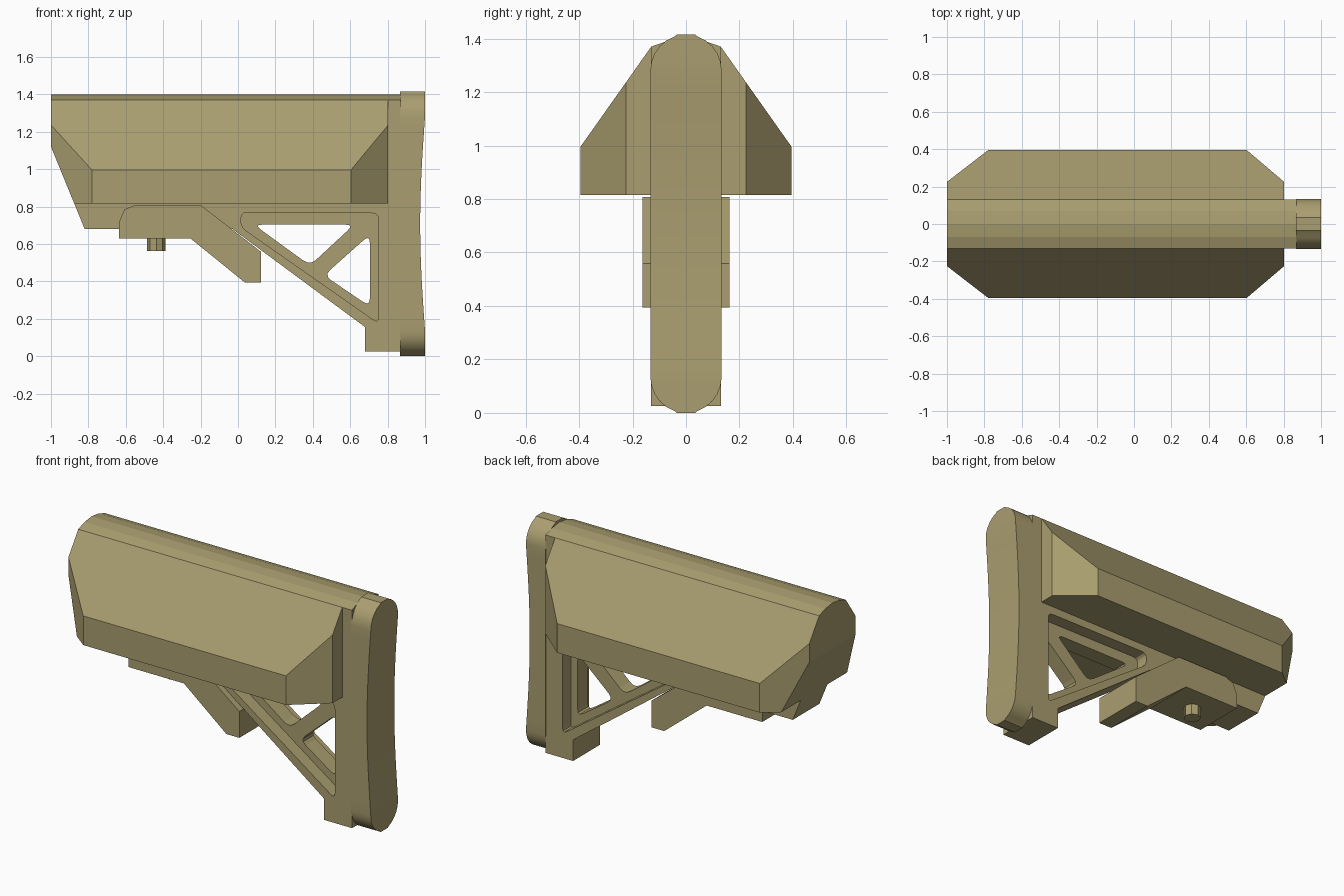
import bpy, bmesh, math
from mathutils import Vector

if "Cube" in bpy.data.objects:
    bpy.data.objects.remove(bpy.data.objects["Cube"])

tan = bpy.data.materials.new("tan_polymer")
tan.diffuse_color = (0.40, 0.34, 0.16, 1)
tan.use_nodes = True
tan.node_tree.nodes["Principled BSDF"].inputs["Base Color"].default_value = tan.diffuse_color


def finish(bm, name):
    bmesh.ops.recalc_face_normals(bm, faces=bm.faces)
    me = bpy.data.meshes.new(name)
    bm.to_mesh(me)
    bm.free()
    me.materials.append(tan)
    ob = bpy.data.objects.new(name, me)
    bpy.context.collection.objects.link(ob)
    return ob


def activate(ob):
    bpy.ops.object.select_all(action='DESELECT')
    ob.select_set(True)
    bpy.context.view_layer.objects.active = ob


def loft(rings):
    """Closed bmesh through a list of equally sized rings."""
    bm = bmesh.new()
    rows = [[bm.verts.new(p) for p in r] for r in rings]
    n = len(rows[0])
    for a, b in zip(rows, rows[1:]):
        for i in range(n):
            j = (i + 1) % n
            bm.faces.new((a[i], a[j], b[j], b[i]))
    bm.faces.new(rows[0])
    bm.faces.new(rows[-1])
    return bm


def side_prism(pts, y0, y1):
    return loft([[(x, y, z) for x, z in pts] for y in (y0, y1)])


def length_prism(pts, x0, x1):
    return loft([[(x, y, z) for y, z in pts] for x in (x0, x1)])


def rounded(pts, r, n=3):
    """Polygon with filleted corners (quadratic blend)."""
    out = []
    P = [Vector(p) for p in pts]
    for i, p in enumerate(P):
        a = p + (P[i - 1] - p).normalized() * r
        b = p + (P[(i + 1) % len(P)] - p).normalized() * r
        for k in range(n + 1):
            t = k / n
            out.append(a * (1 - t) ** 2 + p * 2 * t * (1 - t) + b * t * t)
    return out


def slice_off(bm, co, no):
    res = bmesh.ops.bisect_plane(bm, geom=bm.verts[:] + bm.edges[:] + bm.faces[:],
                                 plane_co=co, plane_no=no, clear_outer=True)
    edges = [e for e in res['geom_cut'] if isinstance(e, bmesh.types.BMEdge)]
    bmesh.ops.holes_fill(bm, edges=edges)


def carve(ob, bm):
    cutter = finish(bm, "cutter")
    cutter.hide_render = True
    mod = ob.modifiers.new("carve", 'BOOLEAN')
    mod.operation, mod.solver, mod.object = 'DIFFERENCE', 'EXACT', cutter
    activate(ob)
    bpy.ops.object.modifier_apply(modifier=mod.name)
    bpy.data.objects.remove(cutter)


# Cheek housing: long section with chamfered ends and a raked front
half = [(0.07, 1.391), (0.13, 1.37), (0.395, 0.995), (0.395, 0.815)]
section = [(0, 1.4)] + half + [(-y, z) for y, z in reversed(half)]
bm = length_prism(section, -1, 0.803)
for s in (1, -1):
    slice_off(bm, (-1, s * 0.225, 1), (-0.17, s * 0.22, 0))
    slice_off(bm, (0.803, s * 0.225, 1), (0.17, s * 0.2, 0))
slice_off(bm, (-1, 0, 1.12), (-0.44, 0, -0.18))
finish(bm, "cheek_housing")

# Neck between housing and butt pad
crown = [(0, 1.4), (0.07, 1.391), (0.13, 1.37), (0.13, 1.3),
         (-0.13, 1.3), (-0.13, 1.37), (-0.07, 1.391)]
finish(length_prism(crown, 0.79, 0.868), "rear_neck")

# Core frame: front block, diagonal strut and rear column
frame = finish(side_prism([(-0.881, 0.83), (-0.82, 0.68), (-0.03, 0.68), (0.68, 0.155),
                           (0.68, 0.025), (0.87, 0.025), (0.87, 1.36), (0.7, 1.36),
                           (0.7, 0.83)], -0.13, 0.13), "core_frame")

# Side recesses and the two triangular openings
recess = rounded([(0.015, 0.768), (0.752, 0.764), (0.752, 0.175), (0.015, 0.69)], 0.035)
for s in (1, -1):
    carve(frame, side_prism(recess, s * 0.05, s * 0.3))
for hole in ([(0.085, 0.703), (0.62, 0.703), (0.385, 0.485)],
             [(0.705, 0.65), (0.705, 0.265), (0.46, 0.432)]):
    carve(frame, side_prism(rounded(hole, 0.045), -0.3, 0.3))

# Adjustment lever under the housing
finish(side_prism([(-0.635, 0.63), (-0.635, 0.72), (-0.607, 0.785), (-0.55, 0.808),
                   (-0.2, 0.808), (0.123, 0.558), (0.123, 0.395), (0.035, 0.395),
                   (-0.255, 0.63)], -0.163, 0.163), "adjustment_lever")

# Lever nut
bm = bmesh.new()
bmesh.ops.create_cone(bm, cap_ends=True, segments=8, radius1=0.049, radius2=0.049, depth=0.09)
bmesh.ops.translate(bm, vec=(-0.437, 0, 0.608), verts=bm.verts)
finish(bm, "lever_nut")

# Butt pad: rounded ends, hollowed rear face
W, H, N = 0.133, 1.415, 6
levels = []
for k in range(N + 1):
    a = math.radians(4 + 86 * k / N)
    levels.append((W * (1 - math.cos(a)) if k else 0, W * math.sin(a) if k else 0.035))
rows = levels + [(W + (H - 2 * W) * k / 16, W) for k in range(1, 16)]
rows += [(H - z, w) for z, w in reversed(levels)]
rings = []
for z, w in rows:
    t = min(max((z - W) / (H - 2 * W), 0), 1)
    x = 1 - 0.026 * math.sin(math.pi * t)
    rings.append([(0.865, -w, z), (0.865, w, z), (x, w, z), (x, -w, z)])
pad = finish(loft(rings), "butt_pad")
activate(pad)
bpy.ops.object.shade_smooth_by_angle(angle=math.radians(35))
